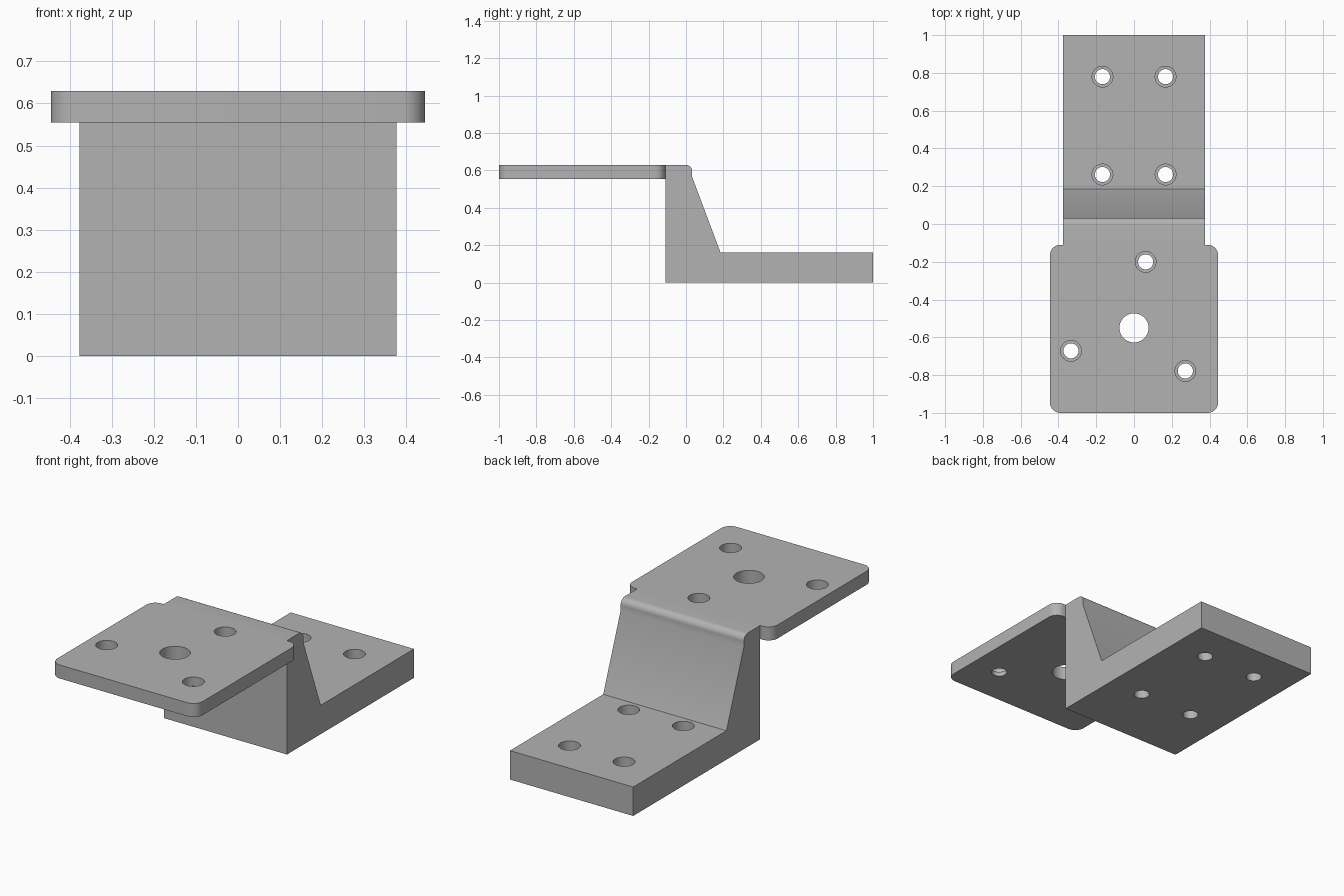
import bpy
import bmesh
from math import pi, sin, cos, radians
from mathutils import Vector

cube = bpy.data.objects.get("Cube")
if cube:
    bpy.data.objects.remove(cube, do_unlink=True)

# Overall dimensions
HALF_W = 0.377
PLATE_HALF_W = 0.445
WALL_Y = -0.11
TOP, PLATE_BOTTOM, BASE_TOP = 0.63, 0.555, 0.16

steel = bpy.data.materials.new("plain grey")
grey = (0.45, 0.45, 0.45, 1)
steel.diffuse_color = grey
steel.use_nodes = True
steel.node_tree.nodes["Principled BSDF"].inputs["Base Color"].default_value = grey


def arc(cx, cy, r, start, steps=8):
    """Quarter arc, counter-clockwise from the start angle in degrees."""
    angles = [radians(start) + pi / 2 * i / steps for i in range(steps + 1)]
    return [(cx + r * cos(a), cy + r * sin(a)) for a in angles]


def extrude(name, points, offset):
    """Solid made by sweeping a closed outline along an offset."""
    bm = bmesh.new()
    face = bm.faces.new([bm.verts.new(p) for p in points])
    swept = bmesh.ops.extrude_face_region(bm, geom=[face])
    verts = [g for g in swept["geom"] if isinstance(g, bmesh.types.BMVert)]
    bmesh.ops.translate(bm, verts=verts, vec=Vector(offset))
    bmesh.ops.recalc_face_normals(bm, faces=bm.faces)
    mesh = bpy.data.meshes.new(name)
    bm.to_mesh(mesh)
    bm.free()
    obj = bpy.data.objects.new(name, mesh)
    bpy.context.collection.objects.link(obj)
    mesh.materials.append(steel)
    return obj


def combine(target, tool, operation):
    """Apply a boolean and discard the helper solid."""
    tool.hide_render = True
    mod = target.modifiers.new(operation.lower(), "BOOLEAN")
    mod.operation, mod.solver, mod.object = operation, "EXACT", tool
    bpy.context.view_layer.objects.active = target
    bpy.ops.object.modifier_apply(modifier=mod.name)
    bpy.data.objects.remove(tool, do_unlink=True)


def drill(target, x, y, r, z0, z1):
    steps = 40
    ring = [(x + r * cos(2 * pi * i / steps), y + r * sin(2 * pi * i / steps), z0)
            for i in range(steps)]
    combine(target, extrude("drill", ring, (0, 0, z1 - z0)), "DIFFERENCE")


def screw_hole(target, x, y, bottom, top, head_depth):
    """Counterbored through hole."""
    drill(target, x, y, 0.04, bottom - 0.05, top + 0.05)
    drill(target, x, y, 0.055, top - head_depth, top + 0.05)


# Base, sloped web and rounded top edge as one side profile
profile = [(WALL_Y, 0), (1, 0), (1, BASE_TOP), (0.185, BASE_TOP), (0.033, 0.565)]
profile += arc(-0.002, TOP - 0.035, 0.035, 0) + [(WALL_Y, TOP)]
bracket = extrude("mounting_bracket", [(-HALF_W, y, z) for y, z in profile],
                  (2 * HALF_W, 0, 0))

# Upper plate with rounded corners
r = 0.055
cx = PLATE_HALF_W - r
front, back = -1 + r, WALL_Y - r
outline = (arc(cx, back, r, 0) + arc(-cx, back, r, 90)
           + arc(-cx, front, r, 180) + arc(cx, front, r, 270))
plate = extrude("upper_plate", [(x, y, PLATE_BOTTOM) for x, y in outline],
                (0, 0, TOP - PLATE_BOTTOM))
combine(bracket, plate, "UNION")

# Base screw holes
for x in (-0.167, 0.167):
    for y in (0.262, 0.78):
        screw_hole(bracket, x, y, 0, BASE_TOP, 0.09)

# Plate centre hole and three screw holes around it
drill(bracket, 0, -0.55, 0.077, PLATE_BOTTOM - 0.05, TOP + 0.05)
for i in range(3):
    a = radians(80 + 120 * i)
    screw_hole(bracket, 0.355 * cos(a), -0.55 + 0.355 * sin(a),
               PLATE_BOTTOM, TOP, 0.05)

bpy.ops.object.select_all(action="DESELECT")
bracket.select_set(True)
bpy.context.view_layer.objects.active = bracket
bpy.ops.object.shade_smooth_by_angle(angle=radians(30))
